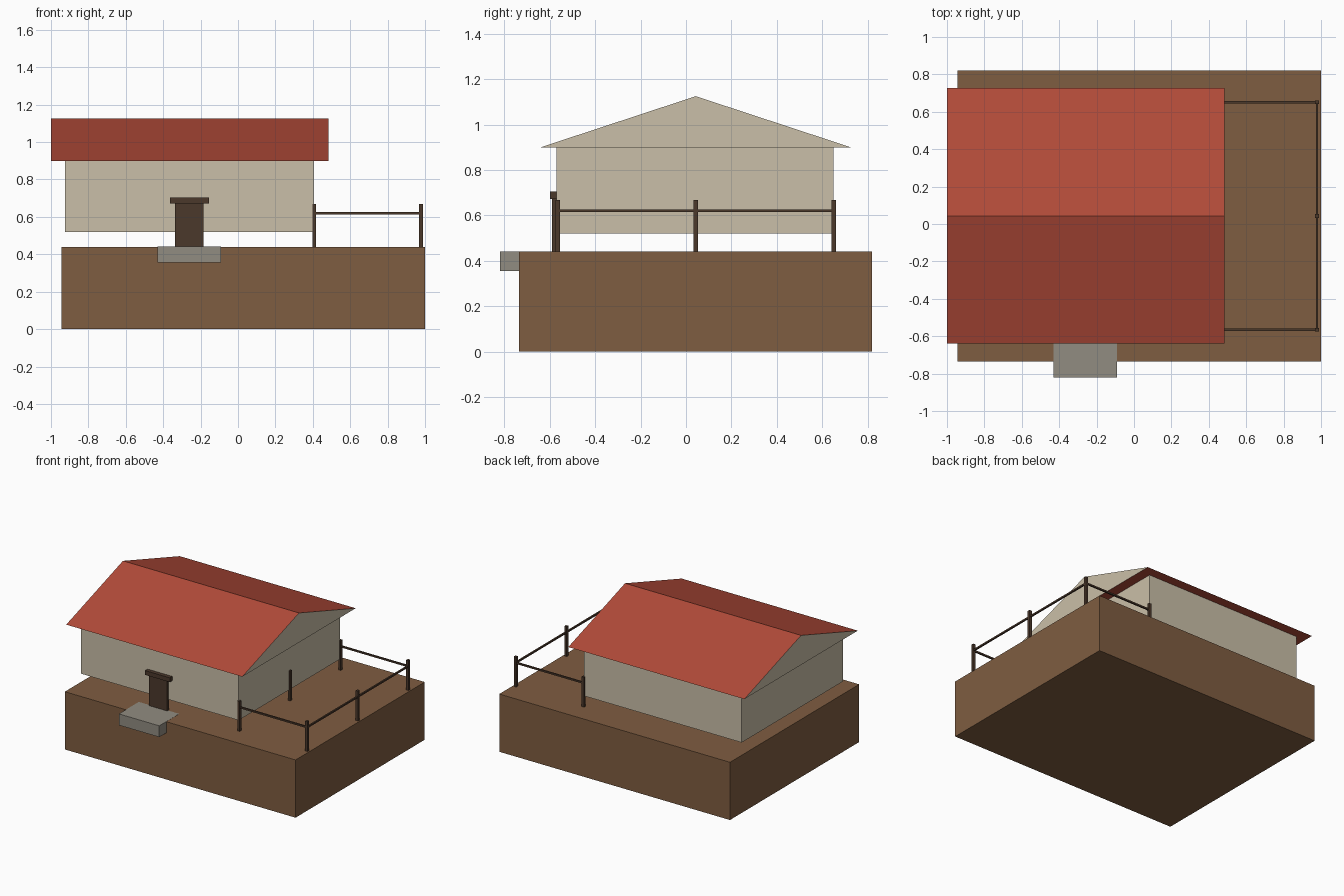
import bpy, bmesh

if "Cube" in bpy.data.objects:
    bpy.data.objects.remove(bpy.data.objects["Cube"])


def material(name, hex_code):
    def lin(c):
        return c / 12.92 if c <= 0.04045 else ((c + 0.055) / 1.055) ** 2.4
    m = bpy.data.materials.new(name)
    m.diffuse_color = [lin(int(hex_code[i:i + 2], 16) / 255) for i in (0, 2, 4)] + [1]
    m.use_nodes = True
    m.node_tree.nodes["Principled BSDF"].inputs["Base Color"].default_value = m.diffuse_color
    return m


EARTH = material("earth brown", "7F5D41")
PLASTER = material("cream plaster", "CABFA8")
RED = material("roof red", "B24B39")
WOOD = material("dark wood", "4B382B")
STONE = material("grey stone", "918C81")


def finish(name, bm, *mats):
    bmesh.ops.recalc_face_normals(bm, faces=bm.faces)
    me = bpy.data.meshes.new(name)
    bm.to_mesh(me)
    bm.free()
    for m in mats:
        me.materials.append(m)
    ob = bpy.data.objects.new(name, me)
    bpy.context.collection.objects.link(ob)
    return ob


def box(name, x, y, z, mat):
    bm = bmesh.new()
    bmesh.ops.create_cube(bm, size=1)
    for v in bm.verts:
        v.co = [r[0] if c < 0 else r[1] for c, r in zip(v.co, (x, y, z))]
    return finish(name, bm, mat)


def around(c, half):
    return (c - half, c + half)


# Ground block, step and walls
box("ground_block", (-0.945, 1.0), (-0.735, 0.82), (0, 0.44), EARTH)
box("door_step", (-0.43, -0.09), (-0.82, -0.58), (0.355, 0.441), STONE)
box("walls", (-0.925, 0.405), (-0.57, 0.65), (0.52, 0.90), PLASTER)

# Gabled roof: triangle profile extruded along x, plaster on the end faces
bm = bmesh.new()
profile = [(-0.64, 0.90), (0.726, 0.90), (0.043, 1.125)]
end = bm.faces.new([bm.verts.new((-1.0, y, z)) for y, z in profile])
ext = bmesh.ops.extrude_face_region(bm, geom=[end], use_keep_orig=True)
bmesh.ops.translate(bm, vec=(1.484, 0, 0),
                    verts=[g for g in ext["geom"] if isinstance(g, bmesh.types.BMVert)])
bm.normal_update()
for f in bm.faces:
    f.material_index = 1 if abs(f.normal.x) > 0.9 else 0
finish("roof", bm, RED, PLASTER)

# Door and lintel
box("door", (-0.337, -0.185), (-0.59, -0.565), (0.44, 0.68), WOOD)
box("door_lintel", (-0.363, -0.155), (-0.60, -0.565), (0.672, 0.705), WOOD)

# Yard fence: six posts with three rails
X0, X1 = 0.407, 0.979
YS = (-0.565, 0.043, 0.651)
for x in (X0, X1):
    for y in YS:
        box("fence_post", around(x, 0.01), around(y, 0.01), (0.44, 0.668), WOOD)
for y in (YS[0], YS[2]):
    box("side_rail", (X0, X1), around(y, 0.006), around(0.62, 0.006), WOOD)
box("end_rail", around(X1, 0.006), (YS[0], YS[2]), around(0.62, 0.006), WOOD)
